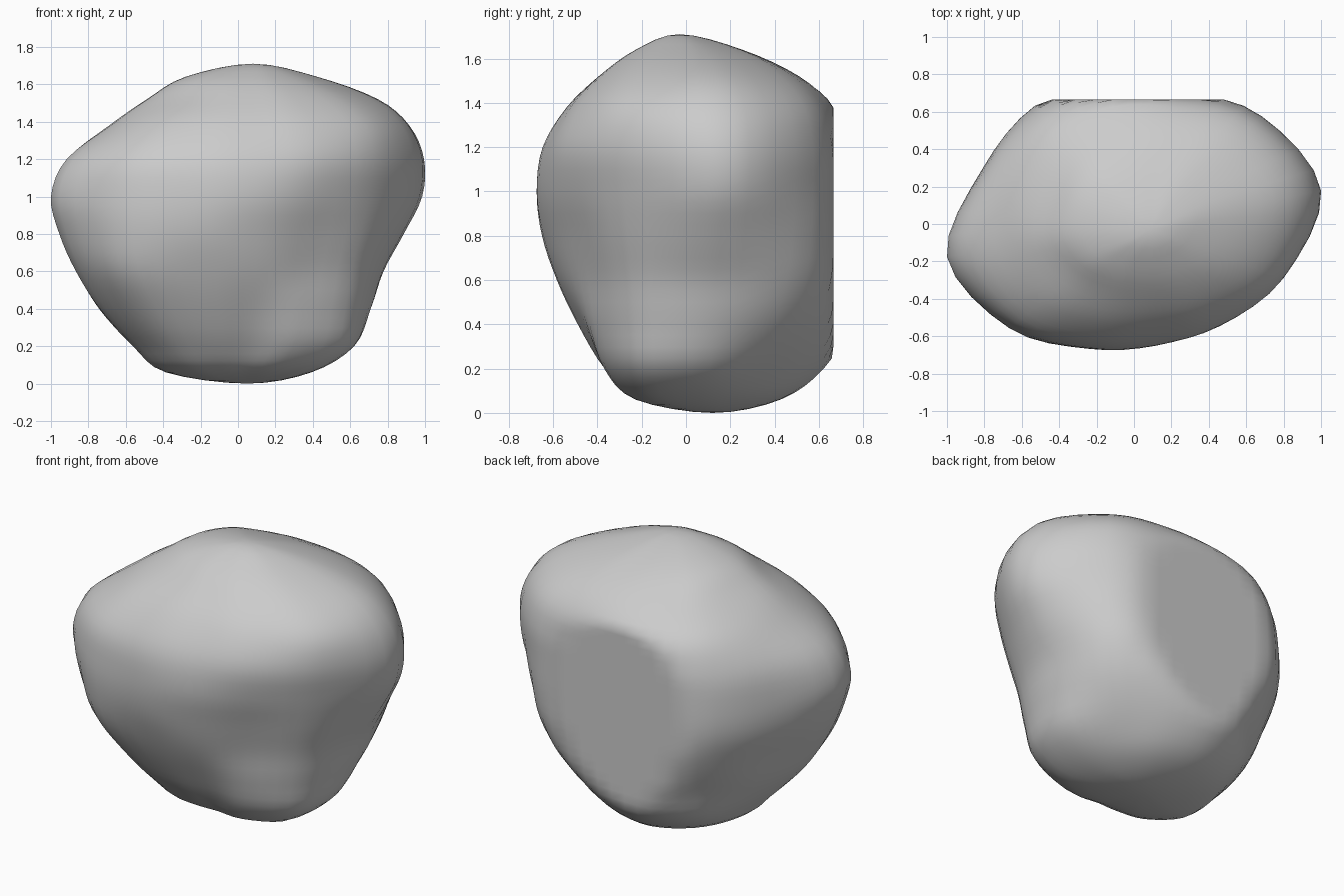
import bpy, bmesh
from math import cos, sin, radians
from mathutils import Vector

if "Cube" in bpy.data.objects:
    bpy.data.objects.remove(bpy.data.objects["Cube"])

# Boulder cross-sections: height, then radii every 30 degrees starting at 10 degrees
SECTIONS = [
    (.06, .39, .38, .41, .43, .41, .39, .38, .30, .23, .22, .29, .39),
    (.20, .62, .57, .59, .63, .61, .56, .56, .49, .39, .36, .47, .61),
    (.40, .72, .74, .72, .74, .69, .70, .75, .67, .52, .47, .54, .67),
    (.60, .79, .84, .77, .77, .77, .78, .88, .81, .62, .56, .575, .71),
    (.80, .90, .88, .78, .79, .82, .85, .97, .86, .69, .62, .63, .77),
    (1.0, 1.0, .89, .78, .79, .82, .86, 1.015, .865, .71, .66, .69, .82),
    (1.2, 1.01, .89, .75, .765, .79, .82, .93, .82, .68, .64, .71, .85),
    (1.38, .93, .83, .69, .675, .70, .68, .69, .65, .56, .54, .63, .80),
    (1.52, .76, .66, .54, .49, .49, .47, .49, .44, .40, .40, .48, .63),
    (1.64, .43, .36, .27, .25, .27, .28, .28, .26, .23, .23, .28, .36),
]
BOTTOM, TOP = Vector((.05, .12, 0)), Vector((.08, -.03, 1.71))
FLAT_BACK = .665
STEPS = 4


def spline(a, b, c, d, t):
    """Catmull-Rom point between b and c."""
    return .5 * (2 * b + (c - a) * t + (2 * a - 5 * b + 4 * c - d) * t ** 2
                 + (3 * b - a - 3 * c + d) * t ** 3)


def smooth_ring(row):
    pts = [Vector((r * cos(radians(10 + 30 * k)), r * sin(radians(10 + 30 * k)), row[0]))
           for k, r in enumerate(row[1:])]
    n = len(pts)
    return [spline(pts[k - 1], pts[k], pts[(k + 1) % n], pts[(k + 2) % n], s / STEPS)
            for k in range(n) for s in range(STEPS)]


# Rings around the rock, continued over both poles for a rounded top and bottom
rings = [smooth_ring(row) for row in SECTIONS]
count = len(rings[0])
half = count // 2
over = lambda ring: ring[half:] + ring[:half]
rings = [over(rings[0]), [BOTTOM] * count] + rings + [[TOP] * count, over(rings[-1])]

fine = [[spline(*(rings[i + j][k] for j in (-1, 0, 1, 2)), s / STEPS) for k in range(count)]
        for i in range(1, len(rings) - 2) for s in range(STEPS)] + [[TOP] * count]

# Skin the rings, with the back sliced flat
bm = bmesh.new()
grid = [[bm.verts.new((p.x, min(p.y, FLAT_BACK), max(p.z, 0))) for p in ring] for ring in fine]
for lo, hi in zip(grid, grid[1:]):
    for k in range(count):
        n = (k + 1) % count
        bm.faces.new((lo[k], lo[n], hi[n], hi[k]))
bmesh.ops.remove_doubles(bm, verts=bm.verts, dist=.0005)
bmesh.ops.recalc_face_normals(bm, faces=bm.faces)
for f in bm.faces:
    f.smooth = True
mesh = bpy.data.meshes.new("boulder")
bm.to_mesh(mesh)
bm.free()
boulder = bpy.data.objects.new("boulder", mesh)
bpy.context.collection.objects.link(boulder)
